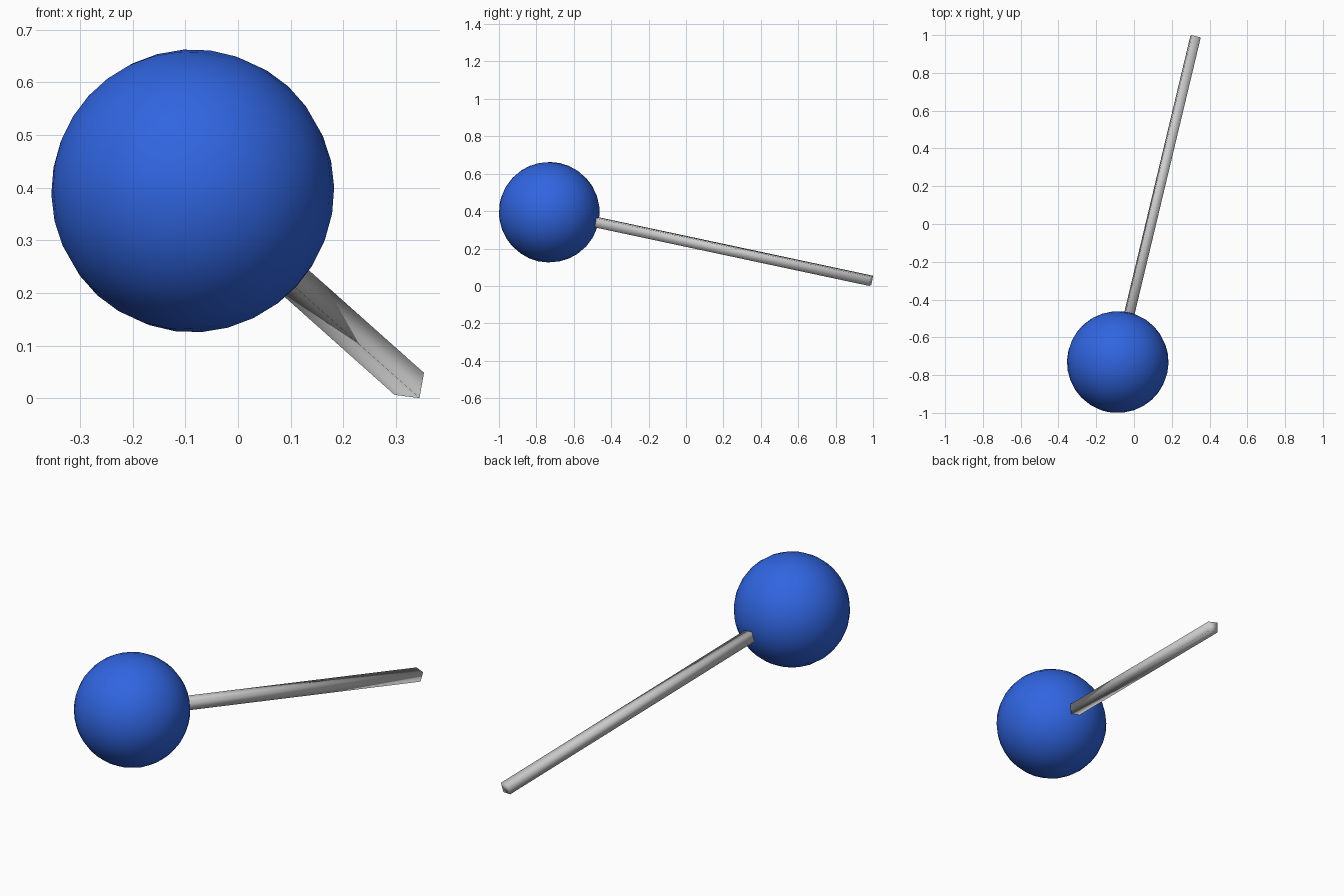
import bpy
from mathutils import Vector, Matrix
from math import radians, pi

if "Cube" in bpy.data.objects:
    bpy.data.objects.remove(bpy.data.objects["Cube"])

CENTRE = Vector((-0.086, -0.731, 0.394))   # ball centre, where the rod starts
TIP = Vector((0.3255, 0.9896, 0.0272))     # free end of the rod
BALL_R, ROD_R = 0.269, 0.035

# Frame along the rod: z runs to the tip, x is the rolled lower corner
axis = (TIP - CENTRE).normalized()
side = Vector((axis.x, 0, axis.z))
side = (side - axis * side.dot(axis)).normalized()
side = Matrix.Rotation(radians(12), 3, axis) @ side
if side.z > (Matrix.Rotation(radians(-24), 3, axis) @ side).z:
    side = Matrix.Rotation(radians(-24), 3, axis) @ side
frame = Matrix((side, axis.cross(side), axis)).transposed().to_4x4()


def finish(name, location, roll, colour=None):
    ob = bpy.context.object
    ob.name = name
    ob.matrix_world = Matrix.Translation(location) @ frame @ Matrix.Rotation(roll, 4, 'Z')
    bpy.ops.object.shade_smooth()
    if colour:
        mat = bpy.data.materials.new(name + "_colour")
        mat.diffuse_color = colour
        mat.use_nodes = True
        mat.node_tree.nodes["Principled BSDF"].inputs["Base Color"].default_value = mat.diffuse_color
        ob.data.materials.append(mat)


# Blue ball
bpy.ops.mesh.primitive_uv_sphere_add(segments=32, ring_count=16, radius=BALL_R)
finish("ball", CENTRE, 0, (0.03, 0.13, 0.75, 1))

# Four-sided rod, softly shaded, running out from the ball
bpy.ops.mesh.primitive_cylinder_add(vertices=4, radius=ROD_R, depth=(TIP - CENTRE).length)
finish("rod", (CENTRE + TIP) / 2, pi / 2)
